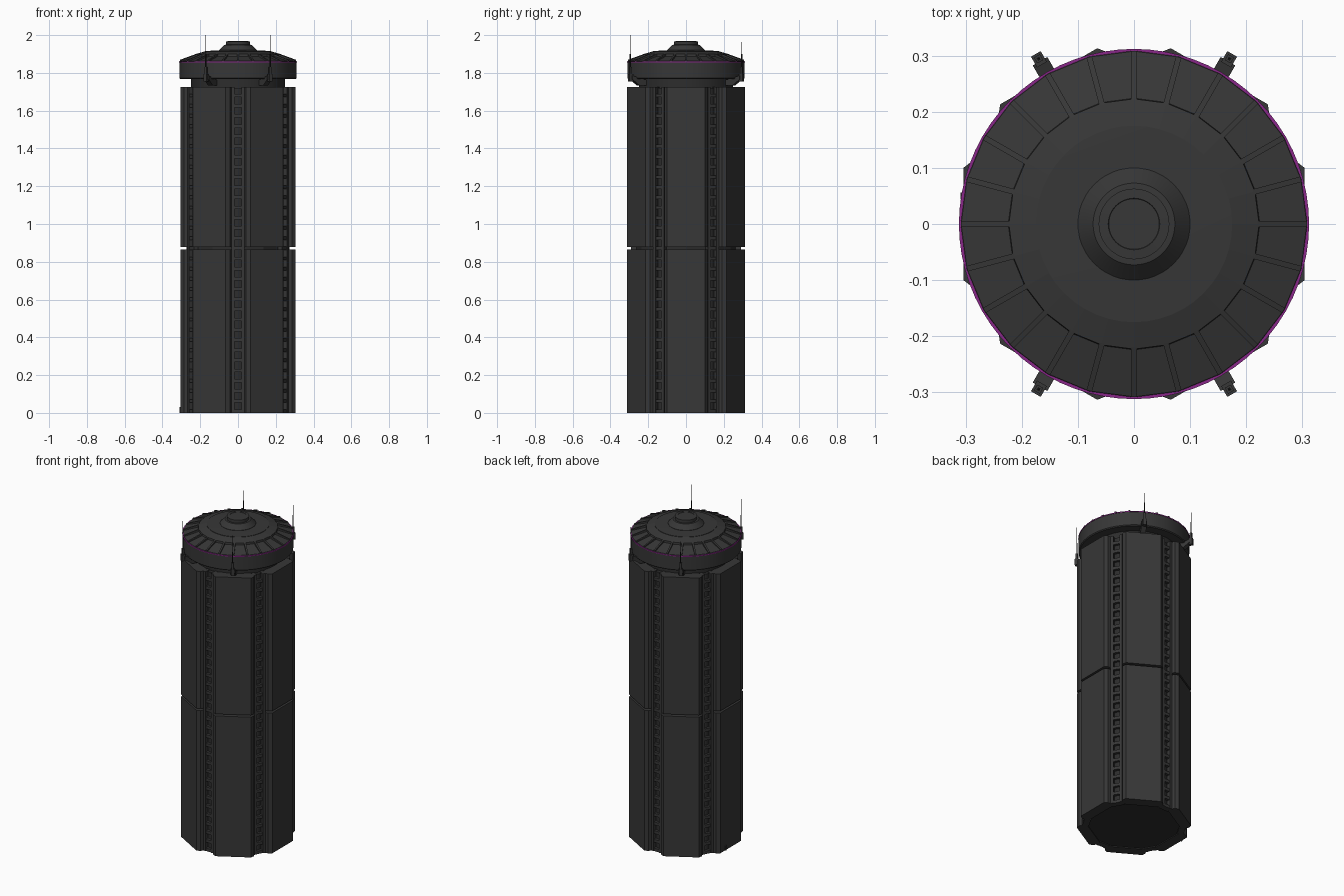
import bpy, bmesh
from math import sin, cos, pi, radians

if "Cube" in bpy.data.objects:
    bpy.data.objects.remove(bpy.data.objects["Cube"], do_unlink=True)


def material(name, color):
    mat = bpy.data.materials.new(name)
    mat.use_nodes = True
    mat.diffuse_color = (*color, 1)
    mat.node_tree.nodes["Principled BSDF"].inputs["Base Color"].default_value = (*color, 1)
    return mat


GREY = material("charcoal grey", (0.038, 0.038, 0.038))
DARK = material("dark recess grey", (0.026, 0.026, 0.026))
BLACK = material("aerial black", (0.012, 0.012, 0.012))
MAGENTA = material("magenta trim", (0.25, 0.02, 0.25))


def finish(name, bm, mat, smooth=False):
    bmesh.ops.recalc_face_normals(bm, faces=bm.faces)
    mesh = bpy.data.meshes.new(name)
    bm.to_mesh(mesh)
    bm.free()
    mesh.materials.append(mat)
    obj = bpy.data.objects.new(name, mesh)
    bpy.context.collection.objects.link(obj)
    if smooth:
        bpy.ops.object.select_all(action="DESELECT")
        bpy.context.view_layer.objects.active = obj
        obj.select_set(True)
        bpy.ops.object.shade_smooth_by_angle(angle=radians(30))
    return obj


def place(r, t, z, deg):
    """Radial distance, sideways offset and height, turned about z."""
    a = radians(deg)
    return (r * cos(a) - t * sin(a), r * sin(a) + t * cos(a), z)


def prism(bm, near, far):
    a = [bm.verts.new(p) for p in near]
    b = [bm.verts.new(p) for p in far]
    n = len(a)
    bm.faces.new(a)
    bm.faces.new(b)
    for i in range(n):
        j = (i + 1) % n
        bm.faces.new((a[i], a[j], b[j], b[i]))


def upright(bm, outline, z0, z1, deg):
    """Extrude an (r, t) outline upwards."""
    prism(bm, *[[place(r, t, z, deg) for r, t in outline] for z in (z0, z1)])


def fin(bm, outline, half, deg):
    """Extrude an (r, z) outline sideways."""
    prism(bm, *[[place(r, t, z, deg) for r, z in outline] for t in (-half, half)])


def block(bm, r0, r1, t0, t1, z0, z1, deg):
    upright(bm, [(r0, t0), (r1, t0), (r1, t1), (r0, t1)], z0, z1, deg)


def lathe(name, profile, sides, mat, smooth=True):
    """Turn an (r, z) profile; both ends are capped."""
    bm = bmesh.new()
    rings = [[bm.verts.new(place(r, 0, z, 360 * i / sides)) for i in range(sides)]
             for r, z in profile]
    for low, high in zip(rings, rings[1:]):
        for i in range(sides):
            j = (i + 1) % sides
            bm.faces.new((low[i], low[j], high[j], high[i]))
    bm.faces.new(rings[0])
    bm.faces.new(rings[-1])
    return finish(name, bm, mat, smooth)


PANEL_ANGLES = range(0, 360, 60)
STRIP_ANGLES = range(30, 390, 60)
BODY_TOP = 1.725
SEAM = 0.872

# Inner core behind the cladding
lathe("tower_core", [(0.272, 0.005), (0.272, BODY_TOP - 0.005)], 12, DARK, False)

# Chamfered cladding panels in two tiers
bm = bmesh.new()
outline = [(0.24, -0.115), (0.285, -0.115), (0.304, -0.1),
           (0.304, 0.1), (0.285, 0.115), (0.24, 0.115)]
for deg in PANEL_ANGLES:
    upright(bm, outline, 0.0, SEAM - 0.006, deg)
    upright(bm, outline, SEAM + 0.006, BODY_TOP, deg)
finish("cladding_panels", bm, GREY)

# Ladder strips: two rails joined by evenly spaced rungs
rails, rungs = bmesh.new(), bmesh.new()
count = 32
pitch = BODY_TOP / count
for deg in STRIP_ANGLES:
    for t in (-0.034, 0.018):
        block(rails, 0.25, 0.29, t, t + 0.016, 0.0, BODY_TOP, deg)
    for i in range(count):
        z = i * pitch
        block(rungs, 0.25, 0.287, -0.018, 0.018, z, z + 0.018, deg)
finish("ladder_rails", rails, GREY)
finish("ladder_rungs", rungs, GREY)

# Small foot box on one side
bm = bmesh.new()
block(bm, 0.29, 0.309, -0.056, -0.044, 0.0, 0.03, 180)
finish("foot_box", bm, GREY)

# Neck and overhanging ring
lathe("neck", [(0.25, BODY_TOP - 0.01), (0.25, 1.775)], 48, DARK)
lathe("head_ring", [(0.25, 1.768), (0.305, 1.768), (0.31, 1.773), (0.31, 1.857)], 72, GREY)
lathe("trim_ring", [(0.312, 1.856), (0.312, 1.861)], 72, MAGENTA)

# Roof: sloped skirt, raised deck and stepped cap
lathe("roof_skirt", [(0.31, 1.858), (0.308, 1.863), (0.22, 1.889)], 24, GREY, False)
lathe("roof_deck", [(0.225, 1.88), (0.223, 1.9), (0.175, 1.914)], 24, GREY, False)
lathe("roof_disc", [(0.175, 1.908), (0.175, 1.916), (0.1, 1.919)], 48, GREY)
lathe("cap_cone", [(0.1, 1.915), (0.1, 1.921), (0.073, 1.948), (0.065, 1.949)], 48, GREY)
lathe("cap_top", [(0.063, 1.945), (0.063, 1.967), (0.046, 1.968),
                  (0.045, 1.966)], 48, GREY)

# Radial roof ribs
bm = bmesh.new()
for i in range(24):
    fin(bm, [(0.308, 1.86), (0.308, 1.869), (0.22, 1.901), (0.22, 1.88)], 0.005, i * 15)
finish("roof_ribs", bm, GREY)

# Aerials on brackets; the front pair is taller
brackets, rods = bmesh.new(), bmesh.new()
for deg, top in ((60, 1.963), (120, 1.963), (240, 2.0), (300, 2.0)):
    fin(brackets, [(0.24, 1.732), (0.29, 1.732), (0.335, 1.765),
                   (0.335, 1.785), (0.24, 1.76)], 0.015, deg)
    block(brackets, 0.328, 0.35, -0.01, 0.01, 1.755, 1.795, deg)
    block(brackets, 0.334, 0.346, -0.006, 0.006, 1.79, 1.83, deg)
    block(rods, 0.3375, 0.3425, -0.0025, 0.0025, 1.82, 1.9, deg)
    block(rods, 0.3387, 0.3413, -0.0013, 0.0013, 1.9, top, deg)
finish("aerial_brackets", brackets, GREY)
finish("aerial_rods", rods, BLACK)
